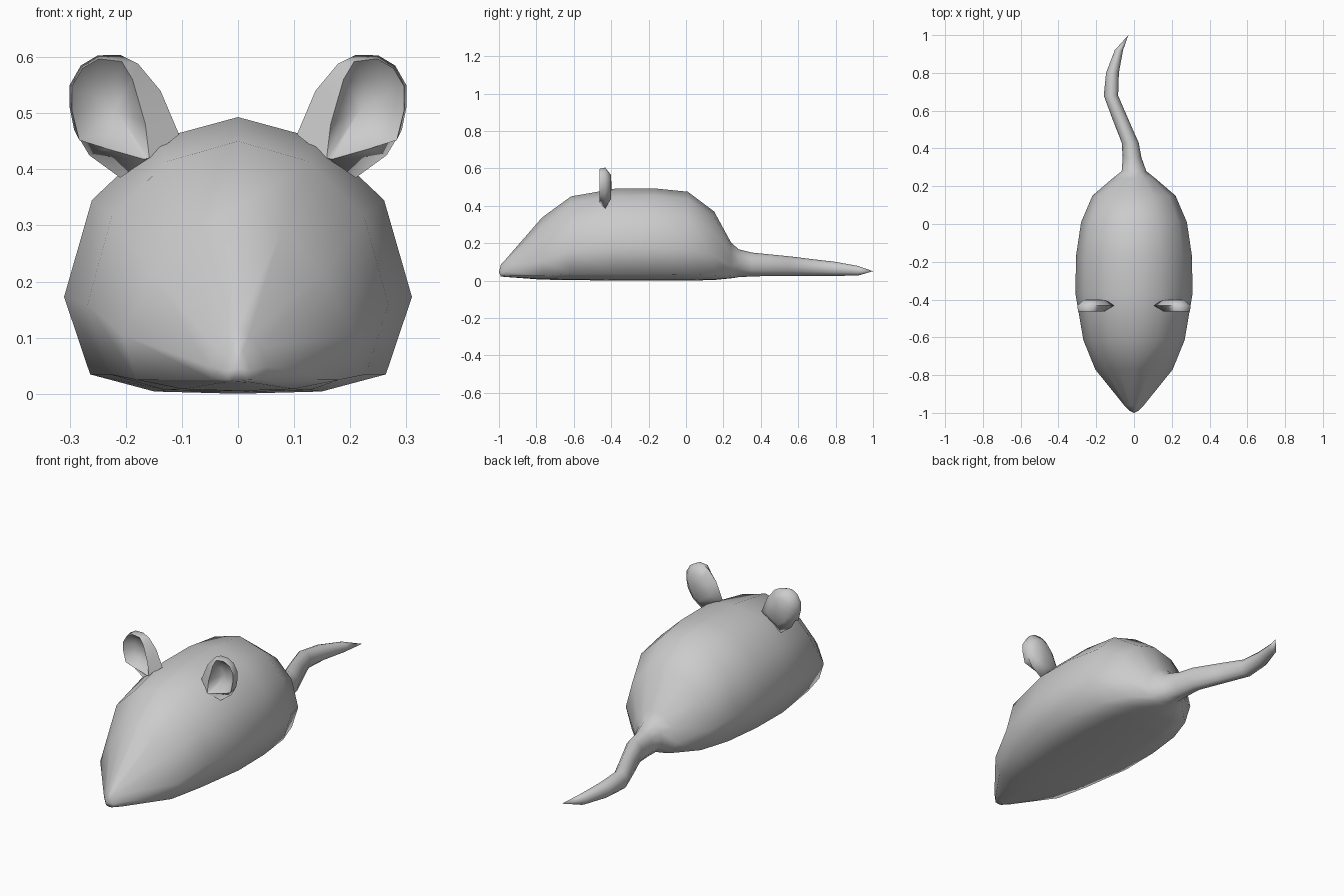
import bpy, bmesh, math

if "Cube" in bpy.data.objects:
    bpy.data.objects.remove(bpy.data.objects["Cube"])

def finish(bm, name, angle):
    bmesh.ops.recalc_face_normals(bm, faces=bm.faces)
    mesh = bpy.data.meshes.new(name)
    bm.to_mesh(mesh)
    bm.free()
    ob = bpy.data.objects.new(name, mesh)
    bpy.context.collection.objects.link(ob)
    bpy.ops.object.select_all(action='DESELECT')
    ob.select_set(True)
    bpy.context.view_layer.objects.active = ob
    bpy.ops.object.shade_smooth_by_angle(angle=math.radians(angle))
    return ob

def loft(bm, rings):
    loops = [[bm.verts.new(p) for p in r] for r in rings]
    n = len(loops[0])
    for a, b in zip(loops, loops[1:]):
        for i in range(n):
            j = (i + 1) % n
            bm.faces.new((a[i], a[j], b[j], b[i]))
    return loops

def fan(bm, loop, point):
    c = bm.verts.new(point)
    for i in range(len(loop)):
        bm.faces.new((loop[i], loop[(i + 1) % len(loop)], c))

# Half cross-sections from crown to belly (width fraction, height fraction)
SNOUT = [(0, 1), (.38, .86), (.74, .63), (1, .30), (.88, .06), (.48, .01), (0, 0)]
TORSO = [(0, 1), (.47, .92), (.84, .70), (1, .35), (.85, .07), (.48, .008), (0, 0)]
TAIL = [(math.sin(math.pi * i / 6), .5 + .5 * math.cos(math.pi * i / 6)) for i in range(7)]

# Body and tail stations: y, centre x, half width, bottom, top, section
STATIONS = [
    (-.99, 0, .022, .022, .085, SNOUT), (-.96, 0, .052, .019, .118, SNOUT),
    (-.77, 0, .205, .005, .337, SNOUT), (-.615, 0, .268, .003, .45, TORSO),
    (-.37, 0, .31, 0, .493, TORSO), (-.17, 0, .307, 0, .493, TORSO),
    (.01, 0, .28, 0, .475, TORSO), (.15, 0, .22, .003, .37, TORSO),
    (.24, 0, .115, .012, .205, TORSO), (.28, 0, .065, .018, .168, TAIL),
    (.35, -.01, .05, .022, .15, TAIL), (.43, -.02, .045, .024, .142, TAIL),
    (.55, -.07, .042, .025, .13, TAIL), (.68, -.122, .038, .025, .114, TAIL),
    (.80, -.114, .034, .025, .1, TAIL), (.92, -.08, .022, .027, .078, TAIL),
]
rings = []
for y, cx, w, lo, hi, sec in STATIONS:
    full = sec + [(-u, v) for u, v in sec[-2:0:-1]]
    rings.append([(cx + u * w, y, lo + v * (hi - lo)) for u, v in full])
bm = bmesh.new()
loops = loft(bm, rings)
fan(bm, loops[0], (0, -1, .045))
fan(bm, loops[-1], (-.03, 1, .05))
finish(bm, "body_and_tail", 80)

# Cupped ear: outer outline and folded front rim (x, z)
OUTER = [(.105, .462), (.138, .54), (.178, .588), (.21, .604), (.25, .603), (.28, .585),
         (.3, .55), (.3, .51), (.292, .47), (.265, .425), (.21, .385)]
RIM = [(.158, .42), (.165, .48), (.188, .56), (.207, .592), (.248, .597), (.277, .58),
       (.296, .548), (.296, .505), (.283, .452), (.235, .437), (.168, .418)]

def toward(profile, c, s):
    return [(c[0] + (x - c[0]) * s, c[1] + (z - c[1]) * s) for x, z in profile]

centre = (.22, .51)
bm = bmesh.new()
loops = loft(bm, [
    [(x, -.402, z) for x, z in toward(OUTER, centre, .6)],
    [(x, -.432, z) for x, z in OUTER],
    [(x, -.463, z) for x, z in RIM],
    [(x, -.425, z) for x, z in toward(RIM, centre, .6)],
])
fan(bm, loops[0], (centre[0], -.398, centre[1]))
fan(bm, loops[-1], (centre[0], -.418, centre[1]))
ears = finish(bm, "ears", 75)
ears.modifiers.new("mirror", 'MIRROR')
